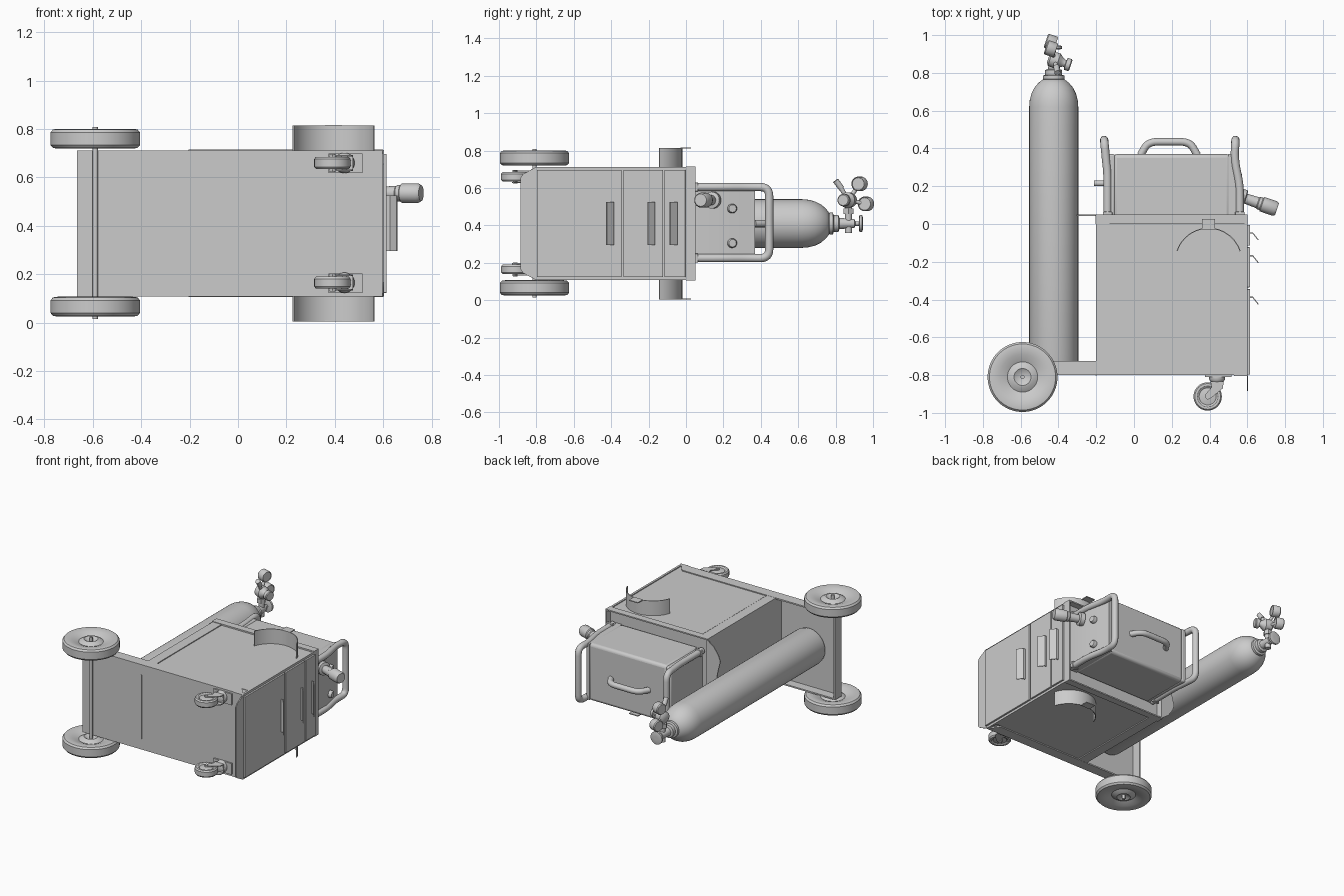
import bpy, bmesh, math
from mathutils import Vector

if "Cube" in bpy.data.objects:
    bpy.data.objects.remove(bpy.data.objects["Cube"])

ZC = 0.41  # the cart lies on its side: +y is its top, mirrored about z = ZC


def finish(name, bm, smooth=True, bevel=0.0):
    bmesh.ops.recalc_face_normals(bm, faces=bm.faces)
    me = bpy.data.meshes.new(name)
    bm.to_mesh(me)
    bm.free()
    ob = bpy.data.objects.new(name, me)
    bpy.context.collection.objects.link(ob)
    if bevel:
        m = ob.modifiers.new("bevel", 'BEVEL')
        m.width, m.segments, m.limit_method = bevel, 3, 'ANGLE'
    if smooth:
        bpy.ops.object.select_all(action='DESELECT')
        ob.select_set(True)
        bpy.context.view_layer.objects.active = ob
        bpy.ops.object.shade_smooth_by_angle(angle=math.radians(35))
    return ob


def box(name, x0, x1, y0, y1, z0, z1, bevel=0.0):
    bm = bmesh.new()
    bmesh.ops.create_cube(bm, size=1)
    for v in bm.verts:
        v.co = ((x0 + x1) / 2 + v.co.x * (x1 - x0), (y0 + y1) / 2 + v.co.y * (y1 - y0),
                (z0 + z1) / 2 + v.co.z * (z1 - z0))
    return finish(name, bm, bevel > 0, bevel)


def prism(name, pts, axis, a, b):
    """Extrude a 2D outline along an axis from a to b."""
    place = {'x': lambda p, t: (t, p[0], p[1]), 'y': lambda p, t: (p[0], t, p[1]),
             'z': lambda p, t: (p[0], p[1], t)}[axis]
    bm = bmesh.new()
    lo = [bm.verts.new(place(p, a)) for p in pts]
    hi = [bm.verts.new(place(p, b)) for p in pts]
    bm.faces.new(lo)
    bm.faces.new(hi)
    for i in range(len(pts)):
        j = (i + 1) % len(pts)
        bm.faces.new((lo[i], lo[j], hi[j], hi[i]))
    return finish(name, bm)


def lathe(name, profile, origin, axis, n=48):
    """Revolve (radius, height) points around an axis through origin."""
    q = Vector(axis).to_track_quat('Z', 'Y')
    bm = bmesh.new()
    rings = []
    for r, h in profile:
        rings.append([bm.verts.new(Vector(origin) + q @ Vector(
            (r * math.cos(2 * math.pi * i / n), r * math.sin(2 * math.pi * i / n), h))) for i in range(n)])
    for A, B in zip(rings, rings[1:]):
        for i in range(n):
            j = (i + 1) % n
            bm.faces.new((A[i], A[j], B[j], B[i]))
    bm.faces.new(rings[0])
    bm.faces.new(rings[-1])
    return finish(name, bm)


def rod(name, p0, p1, r, n=24):
    d = Vector(p1) - Vector(p0)
    return lathe(name, [(r, 0), (r, d.length)], p0, d, n)


def tube(name, pts, r, round_r=0.04):
    """Round bar along a path whose inner corners are rounded."""
    pts = [Vector(p) for p in pts]
    path = [pts[0]]
    for a, b, c in zip(pts, pts[1:], pts[2:]):
        p = b + (a - b).normalized() * min(round_r, (a - b).length * .45)
        q = b + (c - b).normalized() * min(round_r, (c - b).length * .45)
        for k in range(7):
            t = k / 6
            path.append(p * (1 - t) ** 2 + b * 2 * t * (1 - t) + q * t * t)
    path.append(pts[-1])
    cu = bpy.data.curves.new(name, 'CURVE')
    cu.dimensions, cu.bevel_depth, cu.bevel_resolution, cu.use_fill_caps = '3D', r, 4, True
    sp = cu.splines.new('POLY')
    sp.points.add(len(path) - 1)
    for s, p in zip(sp.points, path):
        s.co = (*p, 1)
    ob = bpy.data.objects.new(name, cu)
    bpy.context.collection.objects.link(ob)
    return ob


# base tray: floor, side walls, rear wall, front kick plate
box("tray_floor", -.665, .6, -.8, -.79, .11, .712)
box("tray_rear_wall", -.665, -.655, -.79, -.725, .11, .712)
box("tray_floor_seam", -.203, -.197, -.803, -.8, .185, .64)
prism("kick_plate", [(-.8, .107), (-.87, .145), (-.885, .165), (-.885, .655), (-.87, .675), (-.8, .713)],
      'x', .597, .604)
box("front_floor_strip", .53, .6, -.804, -.8, .11, .712)

# cabinet
box("cabinet", -.2, .6, -.79, 0, .117, .705)
for s, side in ((1, "left"), (-1, "right")):
    def zz(d):
        return sorted((ZC + s * d[0], ZC + s * d[1]))
    wall = zz((.292, .302))
    prism("tray_wall_" + side, [(-.665, -.8), (.6, -.8), (.54, -.725), (-.665, -.725)], 'z', *wall)
    box("front_corner_" + side, .585, .6, -.8, 0, *wall)
    box("side_post_" + side, -.2, -.13, -.725, 0, *zz((.29, .301)))
    box("side_panel_" + side, -.125, .582, -.72, -.006, *zz((.29, .298)))

# drawers, door and their bent sheet handles
for i, (y0, y1, h) in enumerate(((-.115, -.004, -.045), (-.335, -.123, -.165), (-.797, -.345, -.385))):
    box(f"drawer_front_{i}", .6, .614, y0, y1, .123, .697, .002)
    prism(f"drawer_handle_{i}", [(.612, h), (.63, h), (.66, h - .038), (.656, h - .042), (.628, h - .006),
                                 (.612, h - .006)], 'z', .295, .525)

# top tray with rim
box("top_tray_floor", -.2, .6, 0, .006, .105, .715)
for nm, d in (("rim_front", (.59, .6, 0, .05, .105, .715)), ("rim_rear", (-.205, -.195, 0, .05, .105, .715)),
              ("rim_left", (-.2, .6, 0, .05, .706, .715)), ("rim_right", (-.2, .6, 0, .05, .105, .114))):
    box("top_tray_" + nm, *d)

# gas bottle bracket with scooped edge
scoop = [(-.305 + .03 * math.sin(math.pi * k / 12), .24 + .34 * k / 12) for k in range(13)]
prism("bottle_bracket", [(-.2, .11), (-.255, .15), (-.29, .2)] + scoop + [(-.29, .62), (-.255, .67), (-.2, .71)],
      'y', .043, .05)

# axle and big rear wheels
rod("axle", (-.59, -.81, .015), (-.59, -.81, .808), .011)
tire = [(.02, -.02), (.045, -.036), (.055, -.034), (.08, -.018), (.088, -.022), (.12, -.034), (.155, -.041),
        (.175, -.038), (.185, -.026)]
wheel = tire + [(r, -h) for r, h in reversed(tire)]
for z, side in ((.76, "left"), (.066, "right")):
    lathe("rear_wheel_" + side, wheel, (-.59, -.81, z), (0, 0, 1), 64)

# swivel casters
for z, side in ((.66, "left"), (.165, "right")):
    lathe("caster_wheel_" + side, [(.015, -.024), (.045, -.018), (.055, -.025), (.068, -.025), (.075, -.016),
          (.075, .016), (.068, .025), (.055, .025), (.045, .018), (.015, .024)], (.39, -.913, z), (0, 0, 1), 40)
    box("caster_plate_" + side, .375, .515, -.811, -.8, z - .042, z + .038)
    lathe("caster_swivel_" + side, [(.042, 0), (.042, .012), (.03, .03), (.02, .035)],
          (.44, -.811, z), (0, -1, 0), 32)
    for k in (-1, 1):
        prism(f"caster_fork_{side}_{k}", [(.405, -.835), (.475, -.835), (.47, -.87), (.41, -.92), (.39, -.93),
              (.375, -.915), (.38, -.9), (.41, -.865)], 'z', z + k * .03 - .003, z + k * .03 + .003)
    box("caster_fork_top_" + side, .405, .475, -.842, -.834, z - .033, z + .033)
    rod("caster_axle_" + side, (.39, -.913, z - .037), (.39, -.913, z + .037), .012)

# cable hangers on both sides: curved saddle with end stop
angs = [math.radians(18 + 144 * k / 24) for k in range(25)]
arc = [(.395 + .178 * math.cos(a), -.198 + .178 * math.sin(a)) for a in angs]
arc += [(.395 + .173 * math.cos(a), -.198 + .173 * math.sin(a)) for a in reversed(angs)]
for s, side in ((1, "left"), (-1, "right")):
    prism("cable_hanger_" + side, arc, 'z', ZC + s * .3, ZC + s * .405)
    z0, z1 = sorted((ZC + s * .4, ZC + s * .406))
    box("hanger_stop_" + side, .36, .43, -.03, .027, z0, z1)

# gas bottle
lathe("gas_bottle", [(.11, -.79), (.125, -.78), (.13, -.76), (.13, .62), (.127, .655), (.118, .69), (.102, .722),
      (.08, .748), (.058, .765), (.04, .77)], (-.425, 0, ZC), (0, 1, 0), 64)
lathe("bottle_neck", [(.05, .76), (.058, .768), (.058, .785), (.045, .79), (.045, .815), (.03, .82), (.024, .9),
      (.012, .905), (.012, .945)], (-.425, 0, ZC), (0, 1, 0), 32)
lathe("valve_handwheel", [(.012, .925), (.035, .925), (.045, .928), (.045, .942), (.035, .945), (.012, .945)],
      (-.425, 0, ZC), (0, 1, 0), 24)

# regulator and gauges
R = Vector((-.42, .868, .535))
rod("valve_outlet", (-.425, .87, .36), R, .019)
lathe("outlet_nut", [(.03, 0), (.03, .03)], (-.425, .869, .46), (0, 0, 1), 6)
U = Vector((.92, .3, 0)).normalized() * -1
V = Vector((.88, .47, 0)).normalized()
F = Vector((.9, -.3, 0)).normalized()
lathe("regulator_body", [(.025, -.035), (.04, -.025), (.042, .0), (.042, .02), (.03, .035), (.02, .05), (.02, .06),
      (.033, .062), (.033, .085), (.028, .09)], R, F, 32)
for nm, c in (("upper", (-.44, .928, .622)), ("lower", (-.44, .962, .515))):
    rod("gauge_stem_" + nm, R, c, .011)
    lathe("gauge_" + nm, [(.034, -.028), (.039, -.022), (.039, .022), (.035, .028), (.033, .023)], c, F, 32)
rod("gas_outlet_pipe", R, (-.41, .825, .605), .012)
rod("gas_outlet_nozzle", (-.41, .832, .597), (-.405, .8, .64), .016)

# welding machine: cover, end panels, feet rails
box("machine_cover", -.11, .51, .006, .37, .212, .618, .02)
prism("machine_front_panel", [(.5, .006), (.56, .006), (.56, .2), (.53, .33), (.525, .37), (.5, .37)], 'z', .215, .615)
box("machine_rear_panel", -.14, -.1, .006, .37, .215, .615, .01)
for nm, prof in (("front", ((.56, .02), (.56, .2), (.532, .34), (.537, .445))),
                 ("rear", ((-.14, .02), (-.14, .27), (-.148, .34), (-.158, .445)))):
    tube(nm + "_guard_bar", [(x, y, .605) for x, y in prof] + [(x, y, .225) for x, y in reversed(prof)], .022, .05)
    for z in (.225, .605):
        x = prof[0][0]
        box(f"{nm}_guard_foot_{z}", x - .025, x + .025, .045, .065, z - .024, z + .024, .004)

# carrying handle on top of the machine
tube("carry_handle", [(.035, .365, ZC), (.075, .435, ZC), (.295, .435, ZC), (.335, .365, ZC)], .02, .05)

# control knobs, rear inlet, torch socket
for z in (.305, .49):
    lathe(f"control_knob_{z}", [(.025, 0), (.025, .02), (.02, .028)], (.545, .245, z), (1, .15, 0), 24)
rod("rear_inlet", (-.13, .215, .3), (-.212, .215, .3), .015)
lathe("torch_plug", [(.045, 0), (.045, .03), (.027, .035), (.03, .1), (.034, .105), (.034, .12), (.04, .125),
      (.04, .195), (.033, .208)], (.56, .145, .535), (.94, -.32, 0), 32)
